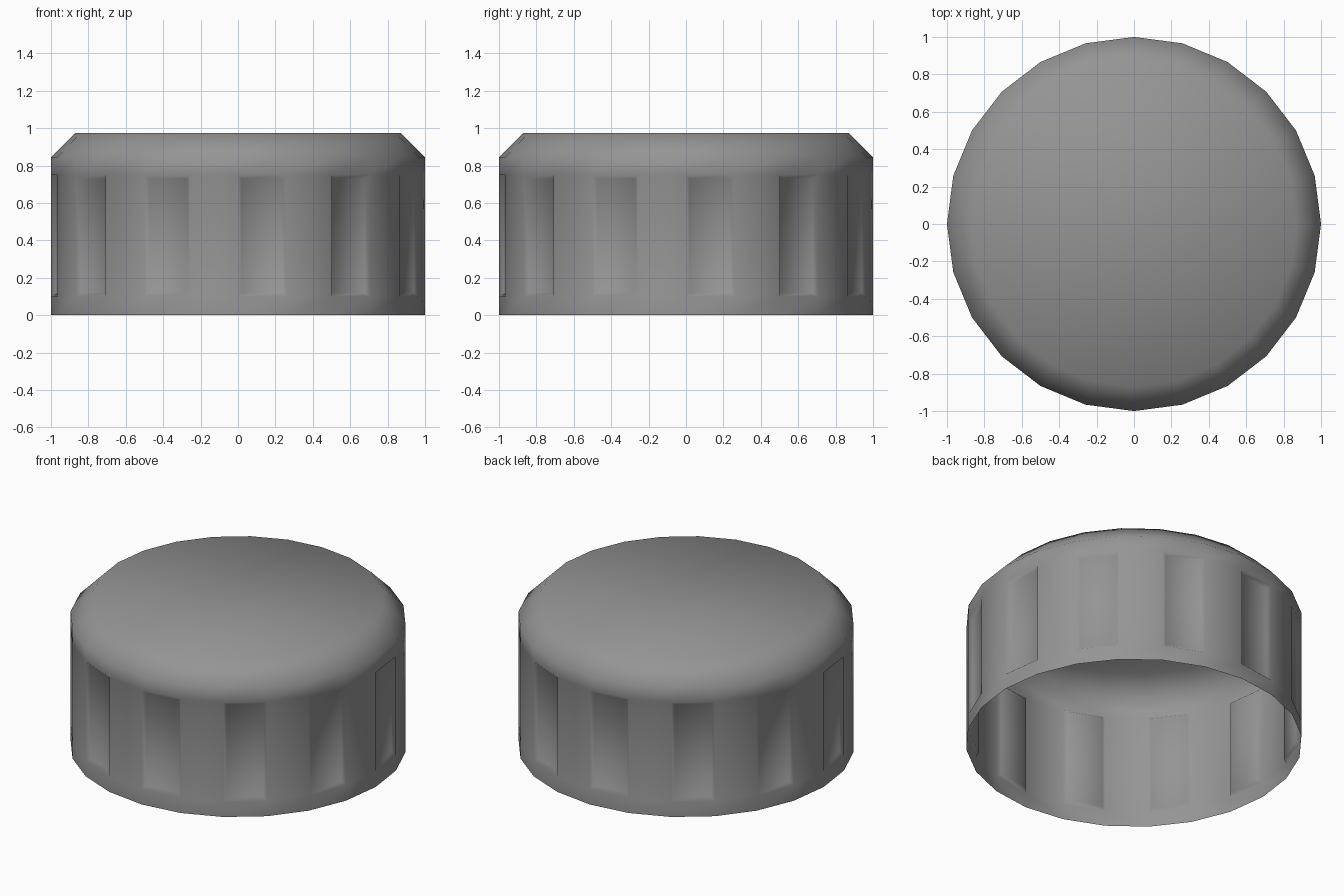
import bpy
import bmesh
from math import cos, sin, tau

cube = bpy.data.objects.get("Cube")
if cube:
    bpy.data.objects.remove(cube, do_unlink=True)

SIDES = 24
# Radius and height of each ring, from the open rim up to the flat top
PROFILE = [(1.0, 0.0), (1.0, 0.10), (1.0, 0.75), (1.0, 0.845), (0.87, 0.975)]
GRIP_BAND = 1          # band of the wall that carries the grip recesses

grey = bpy.data.materials.new("grey_plastic")
grey.use_nodes = True
colour = (0.3, 0.3, 0.3, 1.0)
grey.diffuse_color = colour
grey.node_tree.nodes["Principled BSDF"].inputs["Base Color"].default_value = colour

bm = bmesh.new()

# Thin wall and chamfer, open at the bottom
rings = []
for radius, z in PROFILE:
    rings.append([bm.verts.new((radius * cos(tau * i / SIDES),
                                radius * sin(tau * i / SIDES), z))
                  for i in range(SIDES)])

grips = []
for band, (low, high) in enumerate(zip(rings, rings[1:])):
    for i in range(SIDES):
        j = (i + 1) % SIDES
        face = bm.faces.new((low[i], low[j], high[j], high[i]))
        if band == GRIP_BAND and i % 2 == 0:
            grips.append(face)

# Flat top
bm.faces.new(rings[-1])
bm.normal_update()

# Grip recesses pressed into every other panel
bmesh.ops.inset_individual(bm, faces=grips, thickness=0.02, depth=-0.02,
                           use_even_offset=True)

for face in bm.faces:
    face.smooth = True

mesh = bpy.data.meshes.new("bottle_cap")
bm.to_mesh(mesh)
bm.free()
mesh.materials.append(grey)
cap = bpy.data.objects.new("bottle_cap", mesh)
bpy.context.collection.objects.link(cap)
